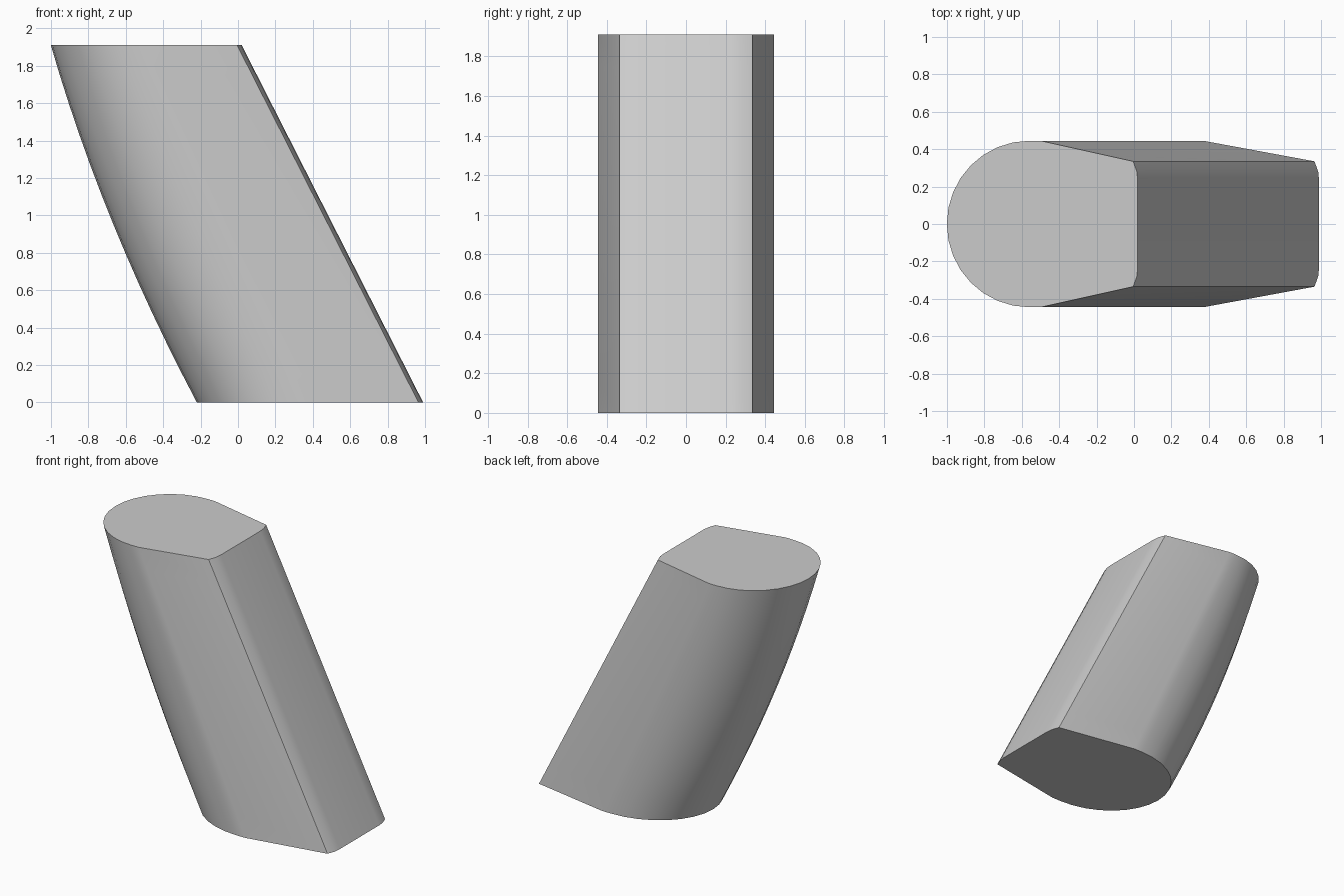
import bpy, bmesh, math

if "Cube" in bpy.data.objects:
    bpy.data.objects.remove(bpy.data.objects["Cube"])

H = 1.91          # height
W = 0.445         # half width
NOSE = 8          # nose segments per side
LEVELS = 12

mat = bpy.data.materials.new("light_grey")
mat.diffuse_color = (0.6, 0.6, 0.6, 1)
mat.use_nodes = True
mat.node_tree.nodes["Principled BSDF"].inputs["Base Color"].default_value = mat.diffuse_color


def section(z):
    """Outline at height z: round nose, tapered sides, flat back."""
    t = z / H
    front = -0.22 - 0.529 * z + 0.063 * z * z
    back = 0.99 - 0.97 * t
    centre = 0.30 - 0.86 * t
    half = []
    for i in range(NOSE + 1):
        a = math.pi / 2 * i / NOSE
        half.append((centre - (centre - front) * math.cos(a), W * math.sin(a)))
    half += [(0.37 - 0.87 * t, W), (back - 0.025, 0.335),
             (back - 0.005, 0.28), (back, 0.23)]
    mirrored = [(x, -y) for x, y in reversed(half[1:])]
    return [(x, y, z) for x, y in half + mirrored]


# Leaning body lofted through the sections
bm = bmesh.new()
rings = [[bm.verts.new(p) for p in section(H * i / LEVELS)]
         for i in range(LEVELS + 1)]
n = len(rings[0])
for lo, hi in zip(rings, rings[1:]):
    for i in range(n):
        j = (i + 1) % n
        bm.faces.new((lo[i], lo[j], hi[j], hi[i]))
# End caps
bm.faces.new(rings[0])
bm.faces.new(rings[-1])
bmesh.ops.recalc_face_normals(bm, faces=bm.faces)

mesh = bpy.data.meshes.new("leaning_column")
bm.to_mesh(mesh)
bm.free()
mesh.materials.append(mat)
body = bpy.data.objects.new("leaning_column", mesh)
bpy.context.collection.objects.link(body)
bpy.context.view_layer.objects.active = body
body.select_set(True)
bpy.ops.object.shade_smooth_by_angle(angle=math.radians(30))
